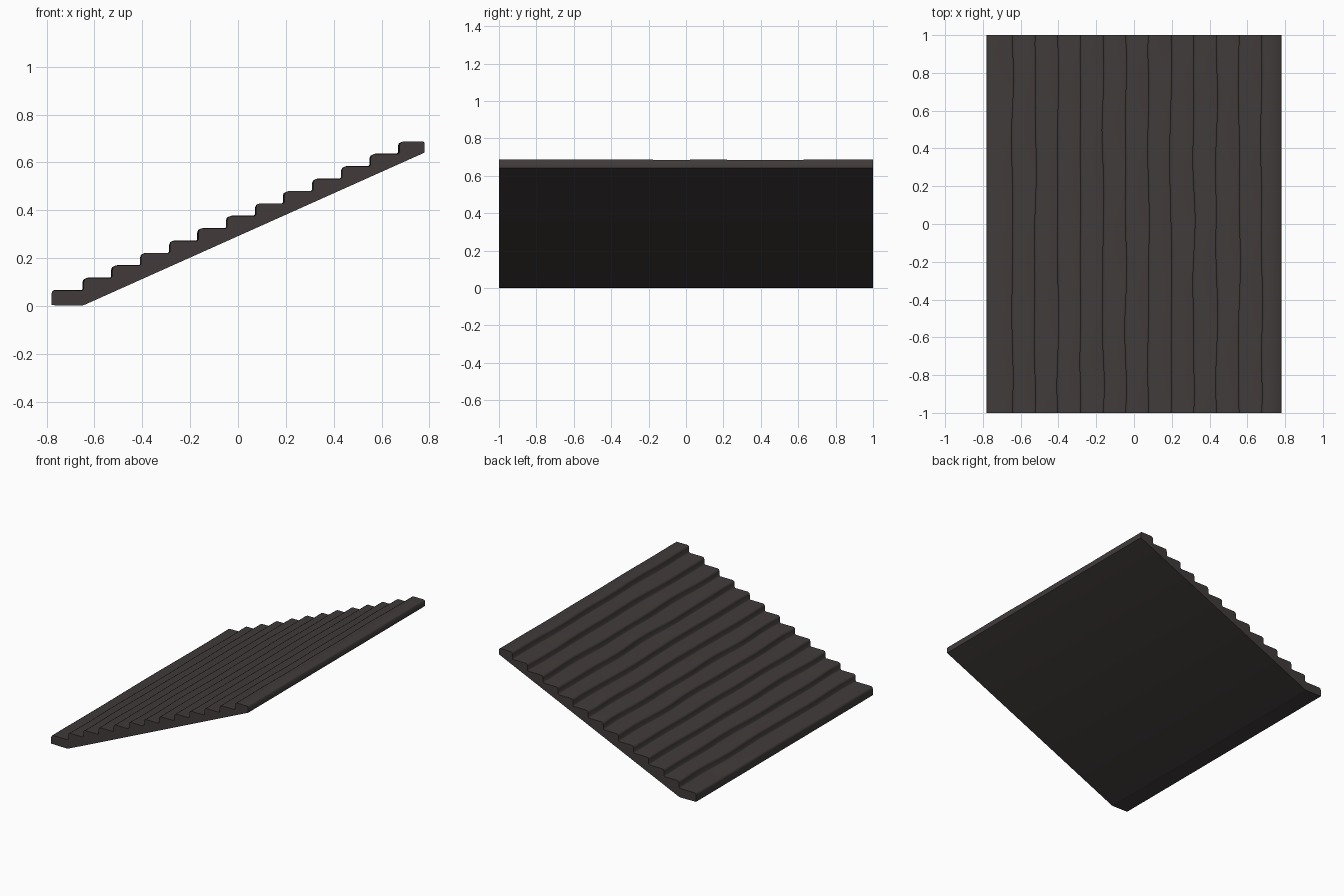
import bpy, bmesh, math, random

if "Cube" in bpy.data.objects:
    bpy.data.objects.remove(bpy.data.objects["Cube"])

random.seed(4)
STEPS, SLICES = 13, 40
X0, X1, HALF = -0.78, 0.78, 1.0
RUN, RISE = 0.12, 0.0518

stone = bpy.data.materials.new("dark_stone")
stone.diffuse_color = (0.052, 0.044, 0.042, 1)
stone.use_nodes = True
stone.node_tree.nodes["Principled BSDF"].inputs["Base Color"].default_value = stone.diffuse_color
stone.roughness = 0.9

# Gentle worn waviness for every step edge, fading out at the two ends
waves = [[(random.uniform(2, 12), random.uniform(0, 6.28)) for _ in range(3)]
         for _ in range(STEPS)]


def wobble(i, y):
    fade = min(1, (HALF - abs(y)) / 0.1)
    return 0.0025 * fade * sum(math.sin(f * y + p) for f, p in waves[i])


def section(y):
    """Closed stair profile: sloped underside and rounded treads."""
    pts = [(X1, 0.641), (-0.645, 0.003), (-0.635 - 0.03, 0.001), (X0, 0.003)]
    z_prev = 0.003
    for i in range(STEPS):
        x = X0 if i == 0 else -0.645 + RUN * (i - 1) + wobble(i, y)
        z = 0.065 + RISE * i + 0.3 * wobble(i, y + 0.01)
        if i:
            pts += [(x - 0.006, z_prev), (x, z_prev + 0.006)]
        pts += [(x, z - 0.016), (x + 0.004, z - 0.005), (x + 0.014, z)]
        z_prev = z
    pts += [(X1 - 0.006, z_prev), (X1, z_prev - 0.006)]
    return pts


# Staircase: sweep the profile along y
bm = bmesh.new()
rings = []
for s in range(SLICES + 1):
    y = -HALF + 2 * HALF * s / SLICES
    rings.append([bm.verts.new((x, y, z)) for x, z in section(y)])
n = len(rings[0])
for a, b in zip(rings, rings[1:]):
    for k in range(n):
        m = (k + 1) % n
        bm.faces.new((a[k], a[m], b[m], b[k]))
# Flat side walls
bm.faces.new(rings[0])
bm.faces.new(rings[-1])
bmesh.ops.recalc_face_normals(bm, faces=bm.faces)

mesh = bpy.data.meshes.new("staircase")
bm.to_mesh(mesh)
bm.free()
mesh.materials.append(stone)
stairs = bpy.data.objects.new("staircase", mesh)
bpy.context.collection.objects.link(stairs)
bpy.context.view_layer.objects.active = stairs
stairs.select_set(True)
bpy.ops.object.shade_smooth_by_angle(angle=math.radians(50))
